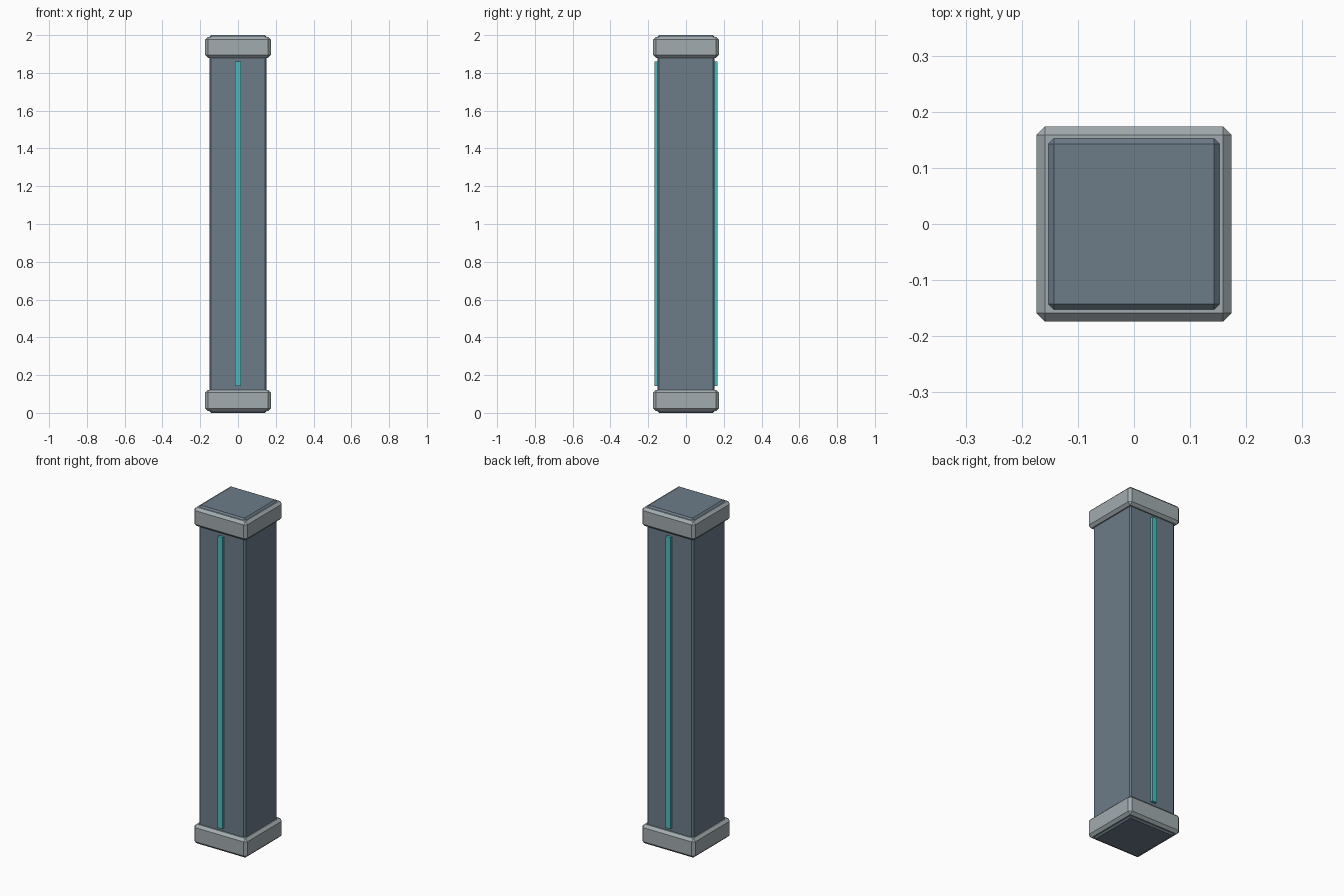
import bpy, bmesh

if "Cube" in bpy.data.objects:
    bpy.data.objects.remove(bpy.data.objects["Cube"])


def material(name, rgb):
    m = bpy.data.materials.new(name)
    m.diffuse_color = (*rgb, 1)
    m.use_nodes = True
    m.node_tree.nodes["Principled BSDF"].inputs["Base Color"].default_value = m.diffuse_color
    return m


slate = material("slate", (0.15, 0.20, 0.25))
pale = material("pale_metal", (0.36, 0.41, 0.43))
teal = material("teal_glow", (0.08, 0.50, 0.53))


def box(name, lo, hi, mat, chamfer=0):
    """Axis-aligned box between two corners with flat chamfered edges."""
    bm = bmesh.new()
    bmesh.ops.create_cube(bm, size=1)
    for v in bm.verts:
        v.co = [(a + b) / 2 + c * (b - a) for a, b, c in zip(lo, hi, v.co)]
    if chamfer:
        bmesh.ops.bevel(bm, geom=bm.edges[:], offset=chamfer, segments=1,
                        affect='EDGES', profile=0.5)
    mesh = bpy.data.meshes.new(name)
    bm.to_mesh(mesh)
    bm.free()
    mesh.materials.append(mat)
    ob = bpy.data.objects.new(name, mesh)
    bpy.context.collection.objects.link(ob)
    return ob


# Square shaft running the full height
B = 0.152
box("shaft", (-B, -B, 0), (B, B, 2), slate, 0.009)

# Collars around both ends, leaving the shaft ends slightly proud
C = 0.174
for name, z0, z1 in (("base_collar", 0.009, 0.122), ("top_collar", 1.88, 1.991)):
    box(name, (-C, -C, z0), (C, C, z1), pale, 0.015)

# Light strips on the front and back faces
for name, y0, y1 in (("front_strip", -0.168, -0.15), ("back_strip", 0.15, 0.168)):
    box(name, (-0.015, y0, 0.142), (0.015, y1, 1.86), teal)
